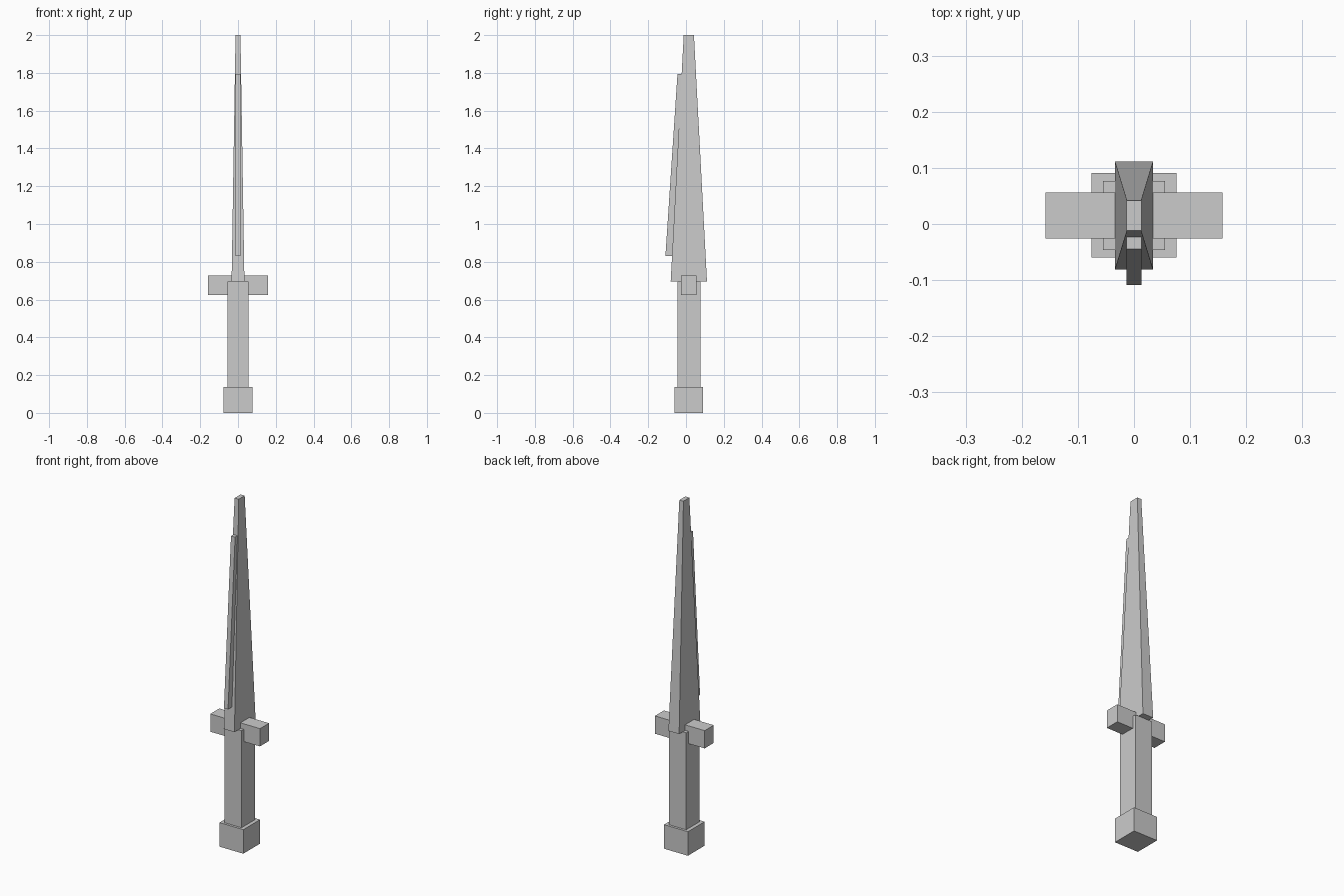
import bpy
import bmesh

if "Cube" in bpy.data.objects:
    bpy.data.objects.remove(bpy.data.objects["Cube"])


def tapered_box(name, z0, z1, half_x0, y0, half_x1=None, y1=None):
    """Box between two heights; the top rectangle may differ from the bottom one."""
    half_x1 = half_x0 if half_x1 is None else half_x1
    y1 = y0 if y1 is None else y1
    bm = bmesh.new()
    bmesh.ops.create_cube(bm, size=2)
    for v in bm.verts:
        top = v.co.z > 0
        half_x, (y_min, y_max) = (half_x1, y1) if top else (half_x0, y0)
        v.co = (half_x if v.co.x > 0 else -half_x,
                y_max if v.co.y > 0 else y_min,
                z1 if top else z0)
    mesh = bpy.data.meshes.new(name)
    bm.to_mesh(mesh)
    bm.free()
    obj = bpy.data.objects.new(name, mesh)
    bpy.context.collection.objects.link(obj)
    return obj


# Handle
tapered_box("pommel", 0.0, 0.138, 0.076, (-0.06, 0.091))
tapered_box("grip", 0.138, 0.695, 0.055, (-0.046, 0.077))
tapered_box("crossguard", 0.625, 0.727, 0.158, (-0.026, 0.056))

# Blade narrowing to a blunt tip
tapered_box("blade", 0.695, 2.0, 0.034, (-0.081, 0.111), 0.013, (-0.012, 0.042))

# Thin cutting strip set into the front of the blade
tapered_box("cutting_edge", 0.83, 1.795, 0.013, (-0.109, -0.07), 0.013, (-0.045, -0.02))
